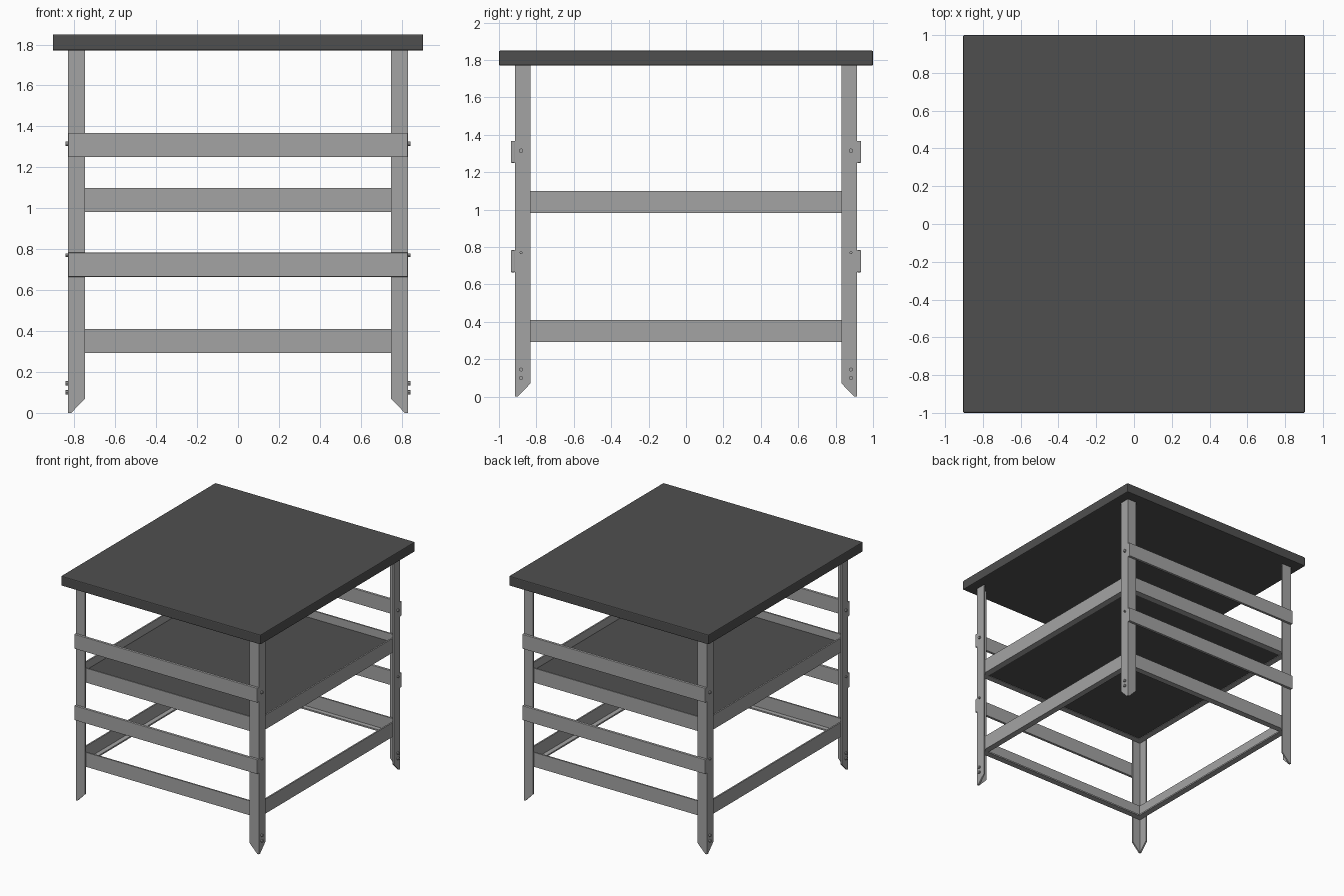
import bpy, bmesh, math
from mathutils import Vector, Matrix

if "Cube" in bpy.data.objects:
    bpy.data.objects.remove(bpy.data.objects["Cube"])


def material(name, c):
    m = bpy.data.materials.new(name)
    m.diffuse_color = (*c, 1)
    m.use_nodes = True
    m.node_tree.nodes["Principled BSDF"].inputs["Base Color"].default_value = m.diffuse_color
    return m


STEEL = material("grey steel", (0.37, 0.37, 0.37))
DARK = material("dark board", (0.078, 0.078, 0.078))


def finish(name, bm, mat, bevel=0.0):
    bmesh.ops.recalc_face_normals(bm, faces=bm.faces)
    me = bpy.data.meshes.new(name)
    bm.to_mesh(me)
    bm.free()
    me.materials.append(mat)
    ob = bpy.data.objects.new(name, me)
    bpy.context.collection.objects.link(ob)
    if bevel:
        mod = ob.modifiers.new("soft edges", "BEVEL")
        mod.width, mod.segments = bevel, 2
    return ob


def prism(bm, pts, offset):
    """Extrude a flat polygon by an offset vector."""
    f = bm.faces.new([bm.verts.new(p) for p in pts])
    r = bmesh.ops.extrude_face_region(bm, geom=[f])
    # keep the start face so the solid is closed
    new = [v for v in r["geom"] if isinstance(v, bmesh.types.BMVert)]
    bmesh.ops.translate(bm, verts=new, vec=Vector(offset))
    if not f.is_valid:
        bm.faces.new([v for v in bm.verts if v.co in pts])


def box(name, lo, hi, mat, bevel=0.0):
    bm = bmesh.new()
    bmesh.ops.create_cube(bm, size=1)
    for v in bm.verts:
        v.co = [(a + b) / 2 + c * (b - a) for a, b, c in zip(lo, hi, v.co)]
    return finish(name, bm, mat, bevel)


def bolt(name, x, y, z, side, r=0.012):
    bm = bmesh.new()
    m = Matrix.Translation((x + side * 0.003, y, z)) @ Matrix.Rotation(math.pi / 2, 4, "Y")
    bmesh.ops.create_cone(bm, cap_ends=True, segments=8, radius1=r, radius2=r,
                          depth=0.018, matrix=m)
    return finish(name, bm, STEEL)


X, Y, TOP, T, W = 0.83, 0.915, 1.775, 0.012, 0.083

# Table top and inner shelf
box("table_top", (-0.905, -1, 1.77), (0.905, 1, 1.85), DARK, 0.007)
box("shelf_board", (-0.815, -0.9, 0.986), (0.815, 0.9, 1.035), DARK)

for sx in (-1, 1):
    for sy in (-1, 1):
        # Angle-iron leg: two flanges with slanted feet
        bm = bmesh.new()
        prof = [(0, 0), (0.015, 0), (W, 0.07), (W, TOP), (0, TOP)]
        prism(bm, [(sx * (X - a), sy * Y, z) for a, z in prof], (0, -sy * T, 0))
        prism(bm, [(sx * X, sy * (Y - a), z) for a, z in prof], (-sx * T, 0, 0))
        finish("corner_leg", bm, STEEL)
        # Bolts on the outer side of each leg
        for z in (0.10, 0.145):
            bolt("foot_bolt", sx * X, sy * 0.882, z, sx, 0.011)
        bolt("rail_bolt", sx * X, sy * 0.882, 1.315, sx, 0.012)
        bolt("rail_bolt", sx * X, sy * 0.882, 0.77, sx, 0.008)

# Angle-iron frames nested inside the legs
FX, FY, F = X - T, Y - T, 0.05
for name, z0, z1 in (("lower_frame", 0.292, 0.41), ("shelf_frame", 0.982, 1.10)):
    L = [(0, z0), (F, z0), (F, z0 + T), (T, z0 + T), (T, z1), (0, z1)]
    for s in (-1, 1):
        bm = bmesh.new()
        prism(bm, [(-FX, s * (FY - a), z) for a, z in L], (2 * FX, 0, 0))
        finish(name + "_long", bm, STEEL)
        bm = bmesh.new()
        prism(bm, [(s * (FX - a), -FY, z) for a, z in L], (0, 2 * FY, 0))
        finish(name + "_side", bm, STEEL)

# Flat rails on the front and back
for s, name in ((-1, "front_rail"), (1, "back_rail")):
    for z in (0.665, 1.25):
        y0, y1 = sorted((s * (Y - 0.001), s * 0.936))
        box(name, (-X, y0, z), (X, y1, z + 0.118), STEEL, 0.003)
